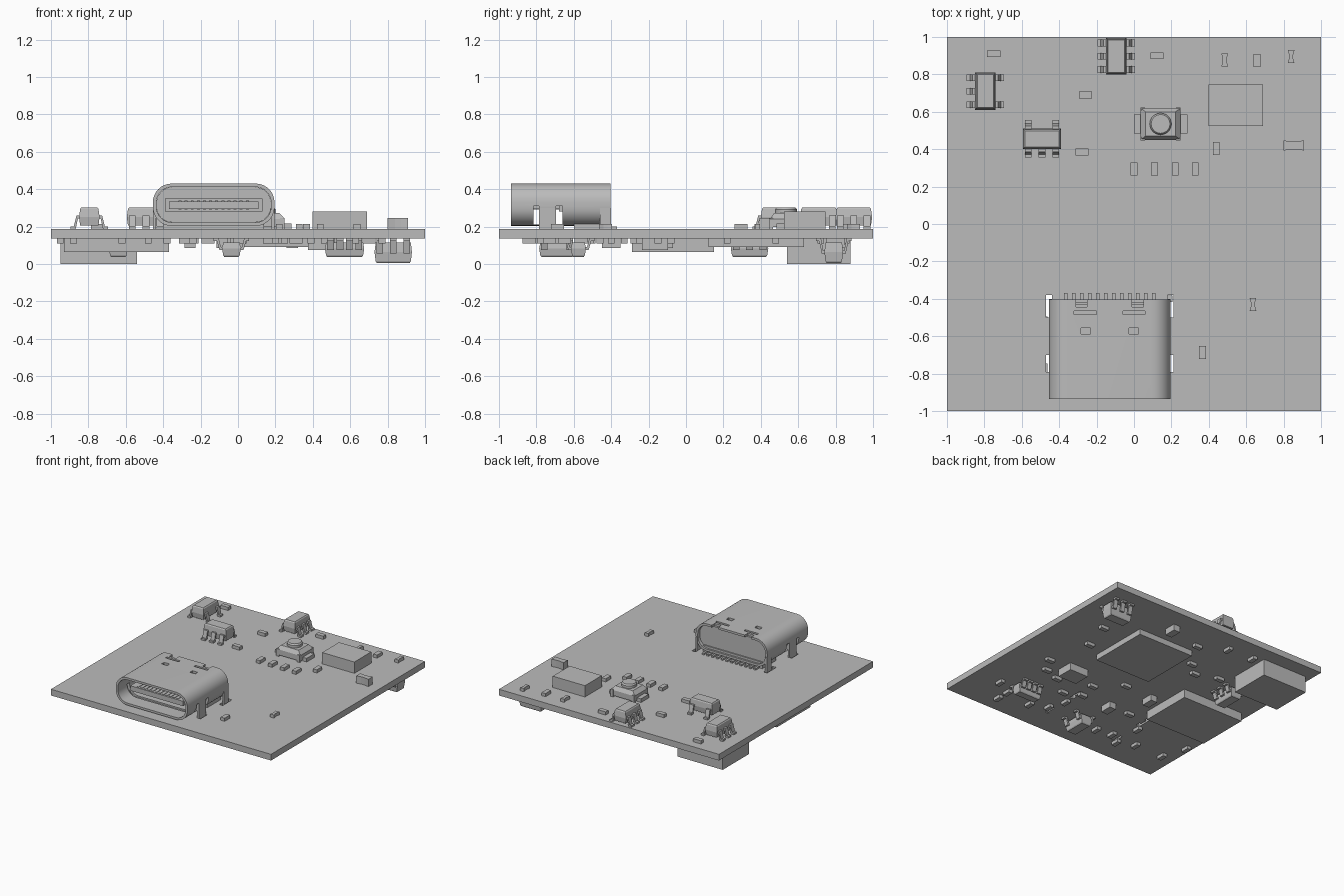
import bpy, bmesh, math
from mathutils import Matrix, Vector

if "Cube" in bpy.data.objects:
    bpy.data.objects.remove(bpy.data.objects["Cube"], do_unlink=True)

grey = bpy.data.materials.new("plain_grey")
grey.use_nodes = True
grey.diffuse_color = (0.5, 0.5, 0.5, 1)
grey.node_tree.nodes["Principled BSDF"].inputs["Base Color"].default_value = (0.5, 0.5, 0.5, 1)

BOTTOM, TOP = 0.136, 0.187     # board faces


def loft(bm, rings):
    """Closed solid through rings of equal point count."""
    vs = [[bm.verts.new(p) for p in r] for r in rings]
    n = len(vs[0])
    for a, b in zip(vs, vs[1:]):
        for i in range(n):
            j = (i + 1) % n
            bm.faces.new((a[i], a[j], b[j], b[i]))
    bm.faces.new(vs[0][::-1])
    bm.faces.new(vs[-1])


def rect(w, d, z, x=0, y=0):
    return [(x + sx * w / 2, y + sy * d / 2, z)
            for sx, sy in ((-1, -1), (1, -1), (1, 1), (-1, 1))]


def box_in(bm, x0, x1, y0, y1, z0, z1):
    w, d, x, y = x1 - x0, y1 - y0, (x0 + x1) / 2, (y0 + y1) / 2
    loft(bm, [rect(w, d, z0, x, y), rect(w, d, z1, x, y)])


def finish(name, bm, mat=None, smooth=False):
    if mat:
        bmesh.ops.transform(bm, matrix=mat, verts=bm.verts)
    bmesh.ops.recalc_face_normals(bm, faces=bm.faces)
    me = bpy.data.meshes.new(name)
    bm.to_mesh(me)
    bm.free()
    me.materials.append(grey)
    ob = bpy.data.objects.new(name, me)
    bpy.context.collection.objects.link(ob)
    if smooth:
        bpy.ops.object.select_all(action="DESELECT")
        ob.select_set(True)
        bpy.context.view_layer.objects.active = ob
        bpy.ops.object.shade_smooth_by_angle(angle=math.radians(35))
    return ob


def boxes(name, *bounds):
    bm = bmesh.new()
    for b in bounds:
        box_in(bm, *b)
    return finish(name, bm)


def place(x, y, turn=0, under=False):
    return (Matrix.Translation((x, y, BOTTOM if under else TOP))
            @ Matrix.Rotation(math.radians(turn), 4, "Z")
            @ Matrix.Diagonal((1, 1, -1 if under else 1, 1)))


def cut(ob, cutter):
    mod = ob.modifiers.new("cut", "BOOLEAN")
    mod.operation, mod.solver, mod.object = "DIFFERENCE", "EXACT", cutter
    bpy.context.view_layer.objects.active = ob
    bpy.ops.object.modifier_apply(modifier=mod.name)
    bpy.data.objects.remove(cutter, do_unlink=True)


def chip(name, x, y, turn=0, under=False, size=(0.07, 0.036, 0.026), pinch=0):
    """Small passive part, optionally narrowed at the waist."""
    w, d, h = (s / 2 for s in size)
    outline = [(-w, -d), (-w * .3, -d + pinch), (w * .3, -d + pinch), (w, -d),
               (w, d), (w * .3, d - pinch), (-w * .3, d - pinch), (-w, d)]
    if not pinch:
        outline = [outline[i] for i in (0, 3, 4, 7)]
    bm = bmesh.new()
    loft(bm, [[(a, b, z) for a, b in outline] for z in (0, 2 * h)])
    finish(name, bm, place(x, y, turn, under))


def leaded(name, x, y, length, width, h, left, right, turn=0, under=False):
    """Moulded package with bent leads along both long sides."""
    bm = bmesh.new()
    mid = h * .55
    t = 0.012
    loft(bm, [rect(width - t, length - t, .02), rect(width, length, mid),
              rect(width - t, length - t, h - .008), rect(width - 2 * t, length - 2 * t, h)])
    bend = [(-.01, mid + .008), (.014, mid + .008), (.028, .014), (.045, .014),
            (.045, 0), (.018, 0), (.006, mid - .008), (-.01, mid - .008)]
    for side, n in ((-1, left), (1, right)):
        for i in range(n):
            c = (i / (n - 1) - .5) * length * .72
            loft(bm, [[(side * (width / 2 + u), c + e, v) for u, v in bend]
                      for e in (-.018, .018)])
    finish(name, bm, place(x, y, turn, under))


# Circuit board with four slots for the socket legs
board = boxes("circuit_board", (-1, 1, -1, 1, BOTTOM, TOP))
SX, HALF = -0.13, 0.325
cut(board, boxes("slot_cutter", *[(SX + s * HALF - .016, SX + s * HALF + .016, a, b, 0, .3)
                                  for s in (-1, 1) for a, b in ((-.5, -.38), (-.79, -.7))]))


# Socket shell: hollow rounded tube
def stadium(half_w, half_h, r, y, zc=0.317):
    pts = []
    for q, (sx, sz) in enumerate(((1, 1), (-1, 1), (-1, -1), (1, -1))):
        for k in range(9):
            a = math.pi / 2 * (q + k / 8)
            pts.append((SX + sx * (half_w - r) + r * math.cos(a), y,
                        zc + sz * (half_h - r) + r * math.sin(a)))
    return pts


FRONT, REAR = -0.935, -0.405
bm = bmesh.new()
loft(bm, [stadium(HALF, .113, .1, FRONT), stadium(HALF, .113, .1, REAR)])
shell = finish("socket_shell", bm)
bm = bmesh.new()
loft(bm, [stadium(HALF - .018, .095, .085, FRONT - .1), stadium(HALF - .018, .095, .085, REAR + .1)])
cut(shell, finish("bore_cutter", bm))
holes = [(-.6, .4, -.815, -.785, .21, .31), (-.6, .4, -.695, -.66, .21, .31)]
for s in (-1, 1):
    a, b = sorted((SX + s * .19, SX + s * .07))
    holes.append((a, b, -.485, -.465, .38, .5))           # cross slot
    a, b = sorted((SX + s * .18, SX + s * .12))
    holes.append((a, b, -.445, -.39, .38, .5))            # rear notch
    c = SX + s * .128
    holes.append((c - .025, c + .025, -.588, -.555, .38, .5))
for h in holes:
    cut(shell, boxes("shell_cutter", h))
bpy.ops.object.select_all(action="DESELECT")
shell.select_set(True)
bpy.context.view_layer.objects.active = shell
bpy.ops.object.shade_smooth_by_angle(angle=math.radians(30))

boxes("socket_legs", *[(SX + s * (HALF - .008) - .008, SX + s * (HALF - .008) + .008, a, b, BOTTOM, .3)
                       for s in (-1, 1) for a, b in ((-.46, -.4), (-.785, -.695))])
boxes("socket_springs", *[(SX + s * .128 - .015, SX + s * .128 + .015, -.595, -.55, z, z + .012)
                          for s in (-1, 1) for z in (.225, .396)])

# Moulded insert, tongue and contacts
bm = bmesh.new()
loft(bm, [stadium(HALF - .019, .094, .084, -.62), stadium(HALF - .019, .094, .084, -.43)])
finish("socket_insert", bm, smooth=True)
boxes("socket_base", (SX - .27, SX + .27, -.6, -.42, TOP, .24))
boxes("socket_tongue", (SX - .24, SX + .24, -.87, -.61, .295, .335))
boxes("tongue_collar", (SX - .26, SX + .26, -.68, -.61, .28, .35))
boxes("tongue_contacts", *[(SX - .18 + i * .0327 - .008, SX - .18 + i * .0327 + .008, -.86, -.66, .291, .339)
                           for i in range(12)])
boxes("solder_pins", *[(SX - .235 + i * .0427 - .009, SX - .235 + i * .0427 + .009, -.45, -.37, TOP, .2)
                       for i in range(12)])

# Upper side packages
leaded("three_two_lead_chip_left", -.795, .71, .2, .11, .115, 3, 2)
leaded("six_lead_chip", -.095, .897, .196, .11, .115, 3, 3)
leaded("three_two_lead_chip_middle", -.492, .455, .205, .11, .115, 3, 2, 90)
boxes("crystal_block", (.397, .69, .525, .745, TOP, .28))

# Push button
bm = bmesh.new()
loft(bm, [rect(.215, .17, .01), rect(.215, .17, .055), rect(.16, .13, .085)])
box_in(bm, -.143, .143, -.05, .05, 0, .03)
for sx in (-1, 1):
    for sy in (-1, 1):
        box_in(bm, sx * .095 - .012, sx * .095 + .012, sy * .08 - .009, sy * .08 + .009, 0, .06)
finish("button_body", bm, place(.142, .535))
bm = bmesh.new()
loft(bm, [[(r * math.cos(i * math.pi / 16), r * math.sin(i * math.pi / 16), z) for i in range(32)]
          for r, z in ((.058, .05), (.058, .105), (.05, .116))])
finish("button_cap", bm, place(.142, .535), True)

# Upper side small parts
for x, y in ((-.75, .91), (.123, .9), (-.26, .69), (-.277, .385)):
    chip("resistor_across", x, y)
for x, y in ((.658, .875), (.44, .404), (0, .294), (.11, .294), (.22, .294), (.327, .294), (.366, -.687)):
    chip("resistor_along", x, y, 90)
for x, y in ((.485, .877), (.84, .895), (.636, -.43)):
    chip("waisted_capacitor", x, y, 90, pinch=.007)
chip("large_capacitor", .855, .42, size=(.11, .055, .06), pinch=.007)

# Underside packages
boxes("power_block", (-.95, -.54, .54, .88, 0, BOTTOM))
boxes("memory_chip", (-.93, -.37, -.29, .15, .065, BOTTOM))
boxes("processor_chip", (-.04, .47, .12, .63, .09, BOTTOM))
leaded("tall_lead_chip", .83, .79, .2, .1, .13, 3, 3, 90, True)
leaded("eight_lead_chip", .57, -.575, .21, .08, .098, 4, 4, 90, True)
leaded("lower_lead_chip", -.035, -.69, .19, .1, .098, 3, 2, 0, True)
leaded("side_lead_chip", -.64, .34, .2, .1, .098, 2, 3, 0, True)
chip("clock_crystal", .46, -.165, 0, True, (.17, .14, .06))
for x, y in ((-.086, -.4), (-.257, -.12), (.29, .8)):
    chip("large_capacitor_under", x, y, 90, True, (.1, .06, .05))

# Underside small parts
for x, y in ((.7, .48), (.62, .22), (.7, -.15), (.48, -.33), (.62, -.28), (.31, -.46), (.17, -.4),
             (-.16, .49), (-.27, .39), (-.02, .72), (-.46, .45), (.01, -.08), (-.28, -.39), (.2, -.245)):
    chip("resistor_under", x, y, 0, True)
for x, y in ((.77, -.65), (.63, -.73), (.63, -.84), (.39, -.76), (.25, -.7), (.2, -.56), (-.24, -.73),
             (-.38, -.71), (-.48, -.78), (-.62, -.72), (-.88, -.72), (-.95, -.52), (-.48, -.53),
             (-.23, .83), (-.46, .84)):
    chip("capacitor_under", x, y, 90, True)
